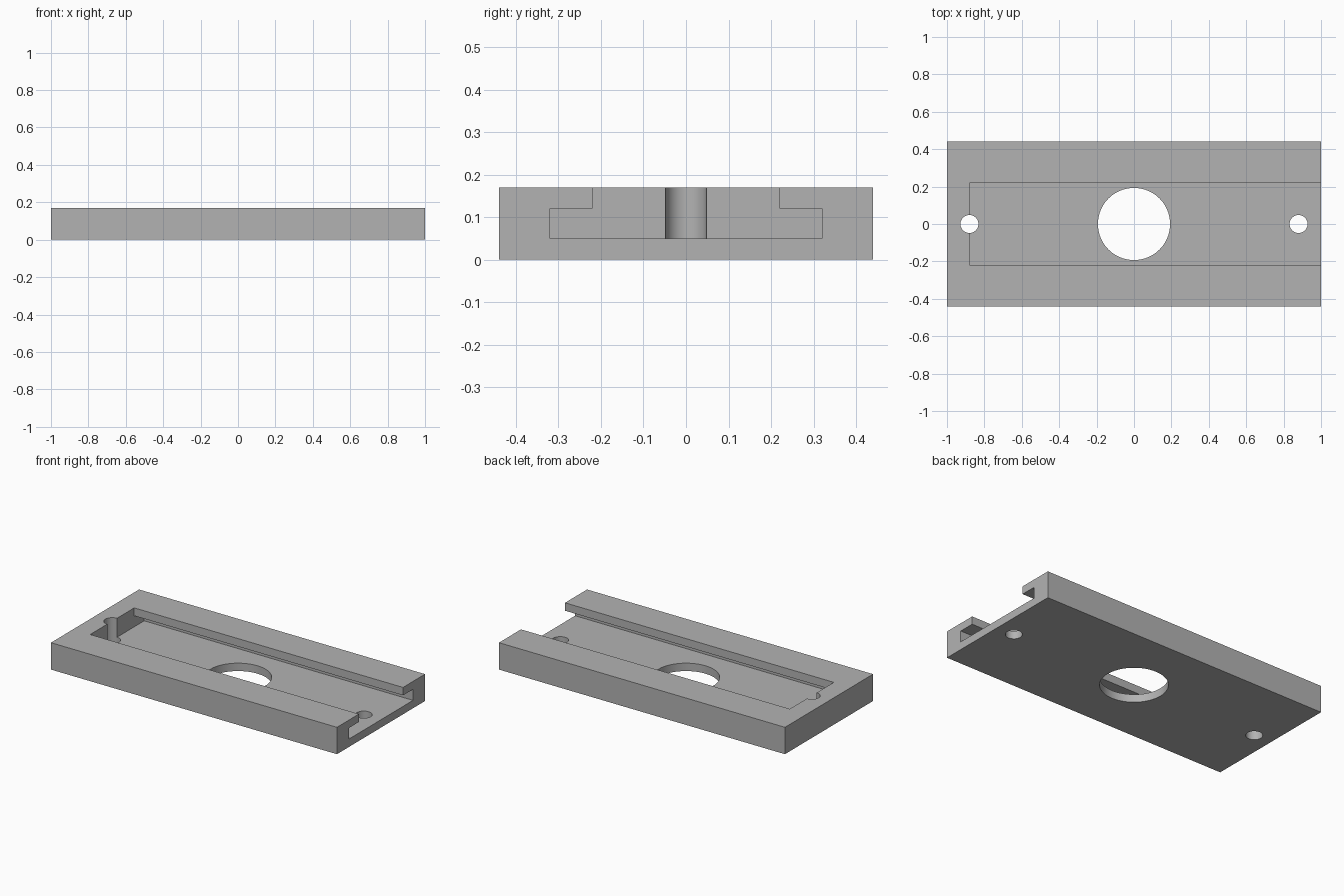
import bpy
import bmesh
import math

cube = bpy.data.objects.get("Cube")
if cube:
    bpy.data.objects.remove(cube, do_unlink=True)

LENGTH, WIDTH, HEIGHT = 2.0, 0.88, 0.17
FLOOR, LIP = 0.05, 0.12          # slot floor and underside of the lips
SLOT_END = -0.88
OVER = 0.1                       # how far cutters overshoot

grey = bpy.data.materials.new("plain grey")
grey.use_nodes = True
colour = (0.45, 0.45, 0.45, 1)
grey.diffuse_color = colour
grey.node_tree.nodes["Principled BSDF"].inputs["Base Color"].default_value = colour


def extrude_x(name, profile, x0, x1):
    """Solid made by sweeping a (y, z) outline along x."""
    bm = bmesh.new()
    face = bm.faces.new([bm.verts.new((x0, y, z)) for y, z in profile])
    moved = bmesh.ops.extrude_face_region(bm, geom=[face])["geom"]
    verts = [v for v in moved if isinstance(v, bmesh.types.BMVert)]
    bmesh.ops.translate(bm, verts=verts, vec=(x1 - x0, 0, 0))
    bmesh.ops.recalc_face_normals(bm, faces=bm.faces)
    mesh = bpy.data.meshes.new(name)
    bm.to_mesh(mesh)
    bm.free()
    mesh.materials.append(grey)
    obj = bpy.data.objects.new(name, mesh)
    bpy.context.collection.objects.link(obj)
    return obj


def cut(target, cutter):
    mod = target.modifiers.new(cutter.name, "BOOLEAN")
    mod.operation = "DIFFERENCE"
    mod.solver = "EXACT"
    mod.object = cutter
    bpy.context.view_layer.objects.active = target
    bpy.ops.object.modifier_apply(modifier=mod.name)
    bpy.data.objects.remove(cutter, do_unlink=True)


# Solid block
w = WIDTH / 2
plate = extrude_x("slotted_plate", [(-w, 0), (w, 0), (w, HEIGHT), (-w, HEIGHT)],
                  -LENGTH / 2, LENGTH / 2)

# T-shaped slot, open at the left end
half = [(0.32, FLOOR), (0.32, LIP), (0.22, LIP), (0.22, HEIGHT + OVER)]
tee = half + [(-y, z) for y, z in reversed(half)]
cut(plate, extrude_x("slot_cutter", tee, SLOT_END, LENGTH / 2 + OVER))

# Central opening and two screw holes
for name, x, radius in (("centre_hole", 0, 0.193),
                        ("right_hole", -0.88, 0.048),
                        ("left_hole", 0.88, 0.048)):
    bpy.ops.mesh.primitive_cylinder_add(vertices=64, radius=radius, depth=1,
                                        location=(x, 0, 0))
    cutter = bpy.context.object
    cutter.name = name
    cutter.data.materials.append(grey)
    cut(plate, cutter)

# Smooth hole walls, sharp block edges
bpy.ops.object.select_all(action="DESELECT")
plate.select_set(True)
bpy.context.view_layer.objects.active = plate
bpy.ops.object.shade_smooth_by_angle(angle=math.radians(30))
